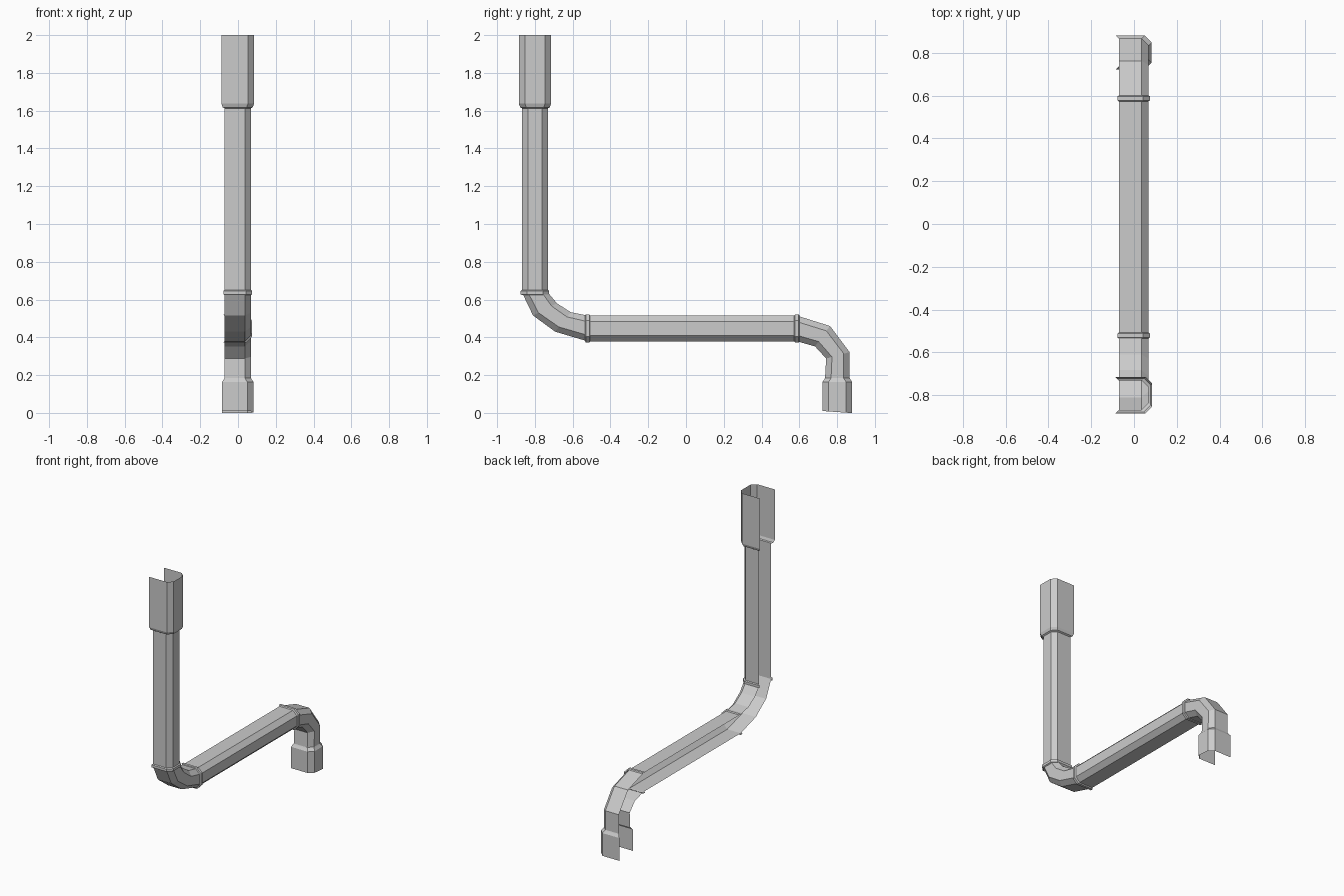
import bpy, bmesh
from mathutils import Vector

if "Cube" in bpy.data.objects:
    bpy.data.objects.remove(bpy.data.objects["Cube"])


def section(outer, inner, e=0.0):
    """Open-backed channel section with two chamfered corners, grown by e.
    outer / inner are (y, z) points on the two side walls."""
    o, i = Vector(outer), Vector(inner)
    d = (i - o).normalized()
    o, i = o - d * e, i + d * e
    back, shoulder, front, c = -0.071 - e, 0.036 + e, 0.068 + e, 0.032
    pts = [(back, o), (shoulder, o), (front, o + d * c),
           (front, i - d * c), (shoulder, i), (back, i)]
    return [(x, p.x, p.y) for x, p in pts]


def loft(name, stations):
    """Skin a strip of faces through a list of (outer, inner, grow) stations."""
    bm = bmesh.new()
    rings = [[bm.verts.new(p) for p in section(*s)] for s in stations]
    for a, b in zip(rings, rings[1:]):
        for k in range(len(a) - 1):
            bm.faces.new((a[k], a[k + 1], b[k + 1], b[k]))
    bmesh.ops.recalc_face_normals(bm, faces=bm.faces)
    # normals point out of the channel (front wall faces +x)
    bm.faces.ensure_lookup_table()
    if bm.faces[2].normal.x < 0:
        bmesh.ops.reverse_faces(bm, faces=bm.faces)
    mesh = bpy.data.meshes.new(name)
    bm.to_mesh(mesh)
    bm.free()
    ob = bpy.data.objects.new(name, mesh)
    bpy.context.collection.objects.link(ob)
    return ob


def upright(z, e=0.0):
    return ((-0.868, z), (-0.731, z), e)


def level(y, e=0.0):
    return ((y, 0.379), (y, 0.515), e)


def over(y, e=0.0):
    return ((y, 0.515), (y, 0.379), e)


def drop(z, e=0.0, tilt=0.0):
    return ((0.866, z), (0.736, z + tilt), e)


def collar(name, station, at):
    """Raised ring with bevelled edges around a joint."""
    profile = [(-0.014, 0), (-0.009, 0.007), (0.009, 0.007), (0.014, 0)]
    loft(name, [station(at + t, e) for t, e in profile])


# Straight runs
loft("upright_pipe", [upright(1.615), upright(0.637)])
loft("level_pipe", [level(-0.521), level(0.587)])

# Wide socket at the top
loft("top_socket", [upright(1.612, 0), upright(1.618, 0.01),
                    upright(1.637, 0.017), upright(2.0, 0.017)])

# Lower elbow, from upright to level
loft("lower_elbow", [upright(0.637),
                     ((-0.81, 0.516), (-0.683, 0.58), 0),
                     ((-0.693, 0.43), (-0.61, 0.533), 0),
                     level(-0.521)])

# Outlet elbow, from level to downward
loft("outlet_elbow", [over(0.587),
                      ((0.762, 0.46), (0.683, 0.352), 0),
                      ((0.866, 0.322), (0.742, 0.288), 0),
                      drop(0.182)])

# Wide socket at the outlet
loft("outlet_socket", [drop(0.185, 0), drop(0.178, 0.004),
                       drop(0.163, 0.014), drop(0.0, 0.014, 0.009)])

# Joint collars
collar("upright_collar", upright, 0.637)
collar("level_collar_front", level, -0.521)
collar("level_collar_rear", level, 0.587)
